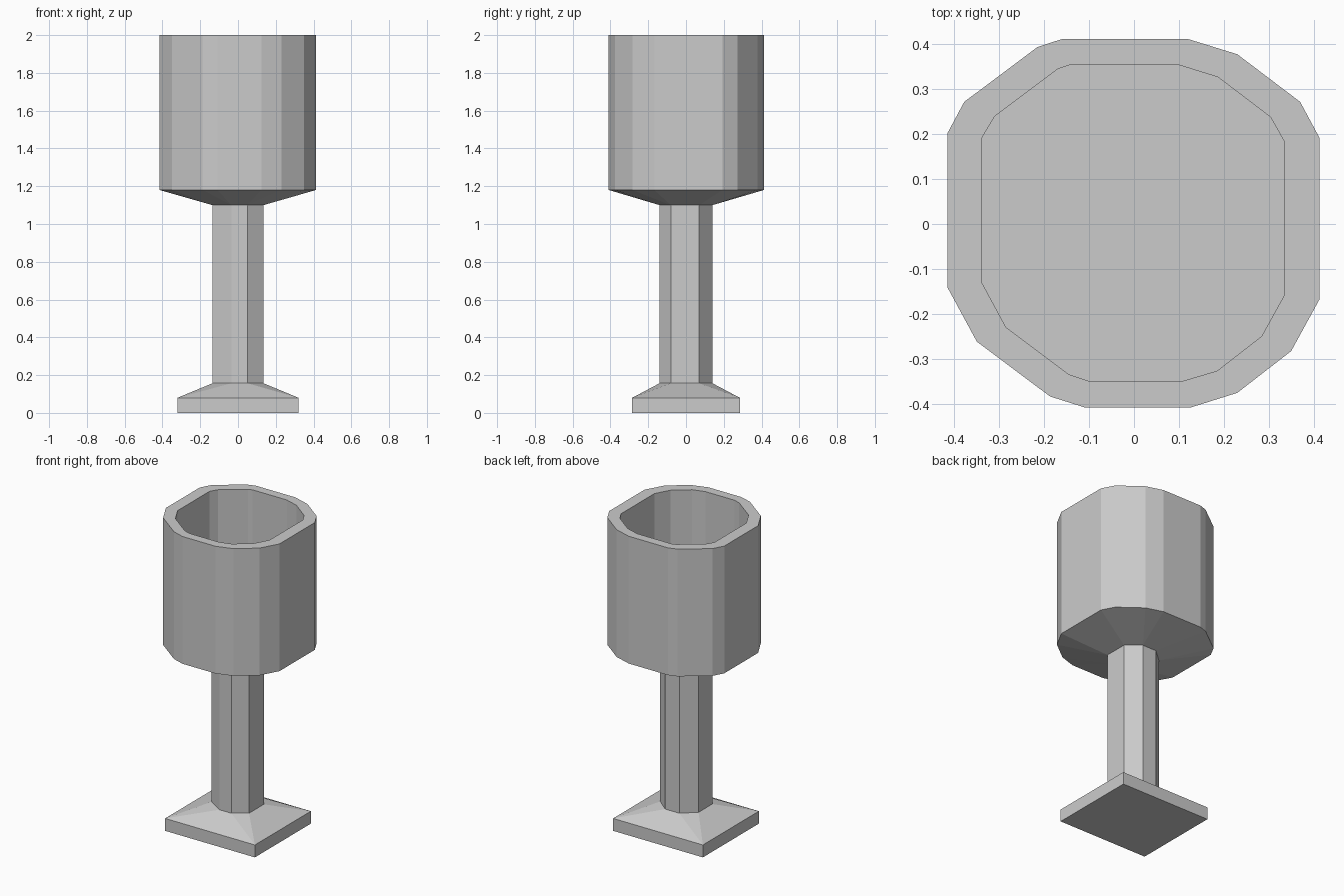
import bpy, bmesh

if "Cube" in bpy.data.objects:
    bpy.data.objects.remove(bpy.data.objects["Cube"])

# Cross-sections, counter-clockwise from the front right corner
FOOT = [(.32, -.285), (.32, .285), (-.32, .285), (-.32, -.285)]
STEM = [(.05, -.14), (.135, -.08), (.135, .07), (.05, .14),
        (-.05, .14), (-.135, .065), (-.135, -.075), (-.035, -.14)]
OUTER = [(.125, -.409), (.23, -.376), (.35, -.283), (.413, -.168),
         (.413, .192), (.37, .272), (.23, .378), (.12, .412),
         (-.16, .412), (-.215, .394), (-.378, .272), (-.415, .203),
         (-.415, -.142), (-.35, -.262), (-.187, -.384), (-.108, -.409)]
INNER = [(.107, -.35), (.185, -.327), (.284, -.25), (.335, -.158),
         (.335, .183), (.304, .238), (.187, .327), (.10, .354),
         (-.143, .354), (-.17, .345), (-.31, .24), (-.338, .193),
         (-.338, -.132), (-.285, -.23), (-.145, -.335), (-.1, -.35)]


def join(bm, a, b):
    """Skin two rings; b has as many points as a, or twice as many."""
    n, m = len(a), len(b)
    r = m // n
    for k in range(n):
        if r == 2:
            bm.faces.new((a[k], b[2 * k + 1], b[2 * k]))
        bm.faces.new((a[k], a[(k + 1) % n], b[(r * k + r) % m], b[r * k + r - 1]))


def loft(name, sections, cap_start=False, cap_end=False):
    bm = bmesh.new()
    rings = [[bm.verts.new((x, y, z)) for x, y in pts] for pts, z in sections]
    for a, b in zip(rings, rings[1:]):
        join(bm, a, b)
    if cap_start:
        bm.faces.new(rings[0][::-1])
    if cap_end:
        bm.faces.new(rings[-1])
    mesh = bpy.data.meshes.new(name)
    bm.to_mesh(mesh)
    bm.free()
    bpy.context.collection.objects.link(bpy.data.objects.new(name, mesh))


# Square foot sloping up to the stem
loft("foot", [(FOOT, 0), (FOOT, .08), (STEM, .157)], cap_start=True)

# Eight-sided stem
loft("stem", [(STEM, .157), (STEM, 1.10)])

# Faceted hollow bowl: underside, outer wall, rim, inner wall, floor
loft("bowl", [(STEM, 1.10), (OUTER, 1.18), (OUTER, 2), (INNER, 2), (INNER, 1.2)],
     cap_end=True)
